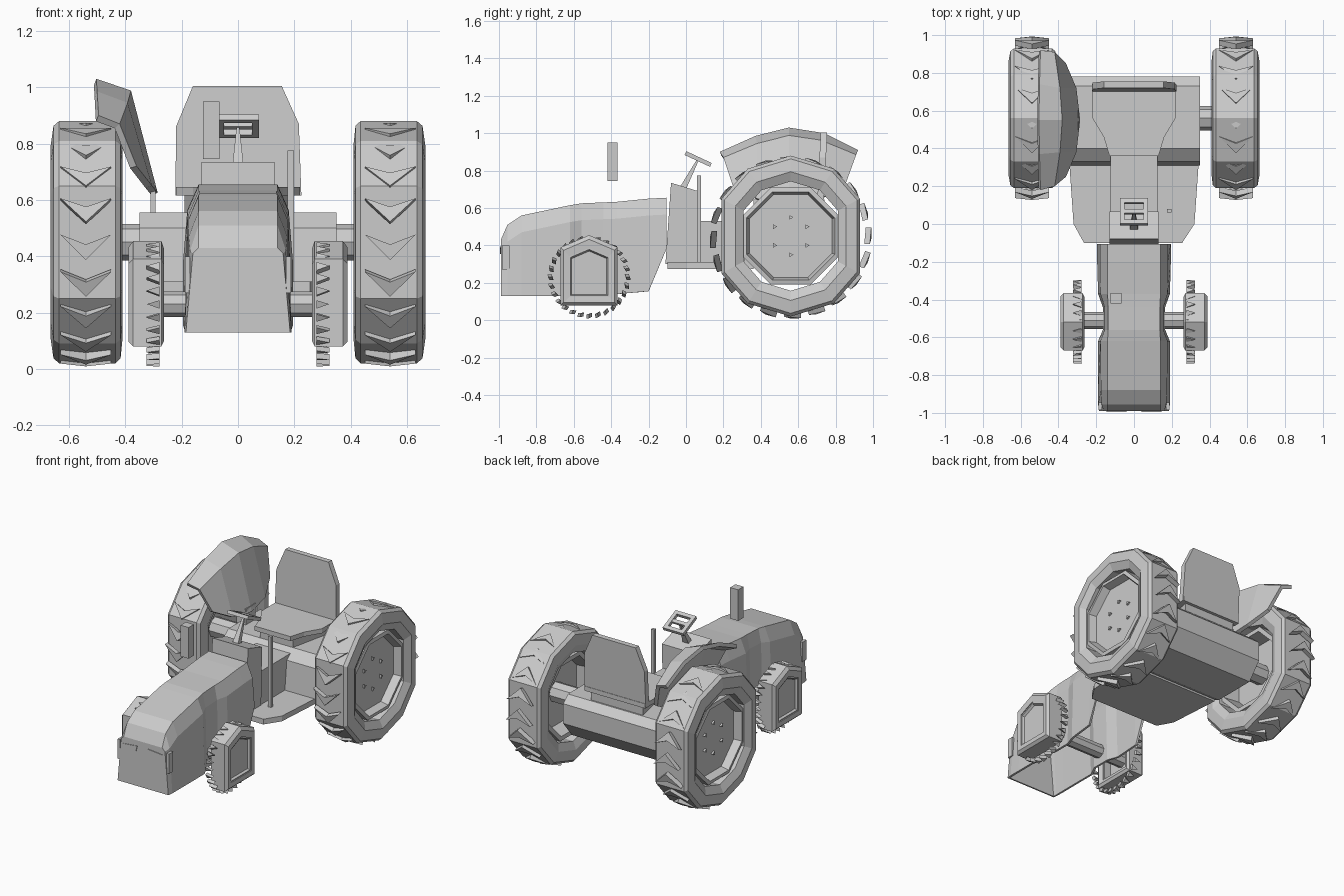
import bpy, bmesh
from math import sin, cos, pi, radians
from mathutils import Vector, Matrix

if "Cube" in bpy.data.objects:
    bpy.data.objects.remove(bpy.data.objects["Cube"])


def finish(bm, name, mirror=False, thick=0):
    bmesh.ops.recalc_face_normals(bm, faces=bm.faces)
    me = bpy.data.meshes.new(name)
    bm.to_mesh(me)
    bm.free()
    ob = bpy.data.objects.new(name, me)
    bpy.context.collection.objects.link(ob)
    if thick:
        m = ob.modifiers.new("thickness", 'SOLIDIFY')
        m.thickness, m.offset = thick, -1
    if mirror:
        ob.modifiers.new("mirror", 'MIRROR')
    return ob


def add_loft(bm, rings, wrap=False, caps=True, closed=True):
    vs = [[bm.verts.new(p) for p in r] for r in rings]
    n = len(vs[0])
    pairs = list(zip(vs, vs[1:])) + ([(vs[-1], vs[0])] if wrap else [])
    for a, b in pairs:
        for i in range(n if closed else n - 1):
            j = (i + 1) % n
            bm.faces.new((a[i], a[j], b[j], b[i]))
    if caps and not wrap:
        bm.faces.new(vs[0])
        bm.faces.new(vs[-1])


def loft(name, rings, mirror=False, thick=0, **kw):
    bm = bmesh.new()
    add_loft(bm, rings, **kw)
    return finish(bm, name, mirror, thick)


def prism_x(name, pts, x0, x1, mirror=False):
    return loft(name, [[(x, y, z) for y, z in pts] for x in (x0, x1)], mirror)


def prism_z(name, pts, z0, z1):
    return loft(name, [[(x, y, z) for x, y in pts] for z in (z0, z1)])


def box(name, x0, x1, y0, y1, z0, z1):
    return prism_x(name, [(y0, z0), (y1, z0), (y1, z1), (y0, z1)], x0, x1)


def circle(n, r=1.0, cy=0.0, cz=0.0, turn=0.0):
    return [(cy + r * cos(turn + 2 * pi * i / n), cz + r * sin(turn + 2 * pi * i / n)) for i in range(n)]


def wheel_rings(outline, cy, cz, sections):
    return [[(x, cy + s * y, cz + s * z) for y, z in outline] for s, x in sections]


def lugs(name, cy, cz, r, n, xc, shape, depth):
    """Tread lugs: shape holds (x, along, radial drop); positive turn leads forward and down."""
    bm = bmesh.new()
    for i in range(n):
        a = 2 * pi * i / n
        rad, tan = Vector((0, cos(a), sin(a))), Vector((0, -sin(a), cos(a)))
        rings = [[Vector((xc + x, cy, cz)) + rad * (r - d - dd) + tan * t for x, t, d in shape]
                 for dd in (0, depth)]
        add_loft(bm, rings)
    return finish(bm, name, mirror=True)


# Rear wheels: tyre, dished rim, bolts, chevron lugs
RY, RZ = 0.56, 0.45
rear_outline = [(.37, -.2), (.37, .2), (.23, .36), (0, .43), (-.23, .36),
                (-.37, .2), (-.37, -.2), (-.23, -.36), (0, -.43), (.23, -.36)]
loft("rear_tyre", wheel_rings(rear_outline, RY, RZ, [
    (.68, .43), (.80, .41), (.96, .417), (1, .435), (1, .635), (.96, .655), (.80, .665), (.68, .64)]),
    mirror=True, wrap=True)
loft("rear_rim", wheel_rings(circle(8, turn=pi / 8), RY, RZ, [
    (.24, .56), (.25, .45), (.28, .45), (.28, .63), (.255, .635), (.24, .585)]), mirror=True)
bm = bmesh.new()
for by, bz in circle(6, .10, RY, RZ, pi / 6):
    add_loft(bm, [[(x, y, z) for y, z in circle(3, .014, by, bz)] for x in (.58, .597)])
finish(bm, "rear_wheel_bolts", mirror=True)
lugs("rear_tread", RY, RZ - .008, .435, 20, .54,
     [(-.09, -.035, .012), (0, 0, .002), (.09, -.035, .012), (0, .055, .004)], .03)

# Front wheels: five-sided tyre, rim, half-chevron lugs
FY, FZ = -.518, .23
front_outline = [(-.152, -.15), (.152, -.15), (.152, .16), (0, .225), (-.152, .16)]
loft("front_tyre", wheel_rings(front_outline, FY, FZ, [
    (.70, .275), (.88, .263), (1, .272), (1, .372), (.90, .388), (.70, .385)]),
    mirror=True, wrap=True)
loft("front_rim", wheel_rings(front_outline, FY, FZ, [
    (.66, .33), (.66, .28), (.72, .28), (.72, .38), (.66, .38), (.62, .365)]), mirror=True)
lugs("front_tread", FY, FZ, .222, 28, .30,
     [(-.022, -.014, 0), (.024, .0, .003), (-.022, .016, .01)], .022)

# Axles and rear axle housing
loft("rear_axle", [[(x, y, z) for y, z in circle(8, .065, RY, RZ)] for x in (-.57, .57)])
loft("front_axle", [[(x, y, z) for y, z in circle(8, .045, -.51, .23)] for x in (-.34, .34)])
prism_x("rear_housing", [(.31, .31), (.33, .50), (.40, .555), (.73, .555), (.78, .51),
                         (.78, .38), (.69, .27), (.40, .27)], -.35, .35)

# Hood: open-bottomed shell with a waist at the front wheels
hood = []
for y, zb, zt, wb, wm, wt in [
        (-.99, .13, .43, .185, .16, .14), (-.955, .13, .51, .19, .17, .14),
        (-.88, .13, .56, .19, .175, .14), (-.62, .13, .615, .19, .178, .14),
        (-.56, .14, .625, .165, .155, .137), (-.44, .14, .63, .165, .155, .137),
        (-.37, .14, .633, .19, .178, .14), (-.20, .155, .65, .195, .18, .14),
        (-.105, .38, .655, .195, .18, .14)]:
    zs = zt - .09 if zt > .5 else zt - .02
    hood.append([(-wb, y, zb), (-wm, y, zs), (-wt, y, zt), (wt, y, zt), (wm, y, zs), (wb, y, zb)])
loft("hood", hood, thick=.014, closed=False)
loft("headlight", [[(.04, y, .395), (.145, y, .385), (.05, y, .355)] for y in (-.994, -.975)], mirror=True)
prism_x("nose_side_trim", [(-.985, .27), (-.945, .27), (-.945, .40), (-.985, .40)], .17, .188, mirror=True)

# Exhaust stack
box("exhaust", -.125, -.066, -.42, -.365, .745, .95)

# Dashboard, tunnel and floor
prism_x("dashboard", [(-.11, .30), (.055, .30), (.065, .69), (-.08, .735)], -.13, .13)
box("tunnel", -.125, .125, .05, .37, .30, .53)
prism_z("floor", [(-.345, .36), (-.32, 0), (-.265, -.10), (.255, -.10), (.32, 0), (.345, .36)], .275, .31)

# Steering column, square steering wheel and lever
loft("steering_column", [[(.022, -.04, .70), (.022, .0, .70), (-.022, .0, .70), (-.022, -.04, .70)],
                         [(.005, .06, .862), (.005, .068, .855), (-.005, .068, .855), (-.005, .06, .862)]])
sq = [(-1, -1), (1, -1), (1, 1), (-1, 1)]
wheel = loft("steering_wheel", [[(s * x, s * y, z) for x, y in sq]
                                for s, z in ((.075, -.011), (.075, .011), (.05, .011), (.05, -.011))], wrap=True)
tilt = Matrix.Translation((0, .065, .862)) @ Matrix.Rotation(radians(-25), 4, 'X')
wheel.data.transform(tilt)
hub = box("steering_hub", -.052, .052, -.012, .012, -.008, .008)
hub.data.transform(tilt)
box("lever", .176, .198, .06, .08, .30, .775)

# Seat cushion and backrest
prism_z("seat", [(-.13, .36), (.13, .36), (.16, .46), (.22, .56), (.22, .74), (-.22, .74), (-.22, .56), (-.16, .46)],
        .615, .645)
prism_z("seat_base", [(-.12, .40), (.12, .40), (.19, .72), (-.19, .72)], .54, .62)
back = [(-.222, .615), (.225, .615), (.216, .87), (.155, 1.005), (-.16, 1.005), (-.22, .86)]
loft("backrest", [[(x, y + .05 * (z - .6), z) for x, z in back] for y in (.70, .735)])

# Single leaning fender over the left rear wheel
rim = [(-.495, .18, .90), (-.50, .37, .985), (-.503, .55, 1.03), (-.50, .74, 1.0), (-.495, .92, .91)]
ridge = [(-.42, .20, .87), (-.392, .38, .945), (-.38, .55, .988), (-.392, .72, .963), (-.42, .91, .885)]
foot = [(-.36, .25, .72), (-.305, .38, .65), (-.285, .55, .625), (-.305, .72, .65), (-.36, .85, .72)]
loft("fender", [rim, ridge, foot], thick=.025, caps=False, closed=False)
box("fender_bracket", -.31, -.293, .50, .60, .54, .66)
